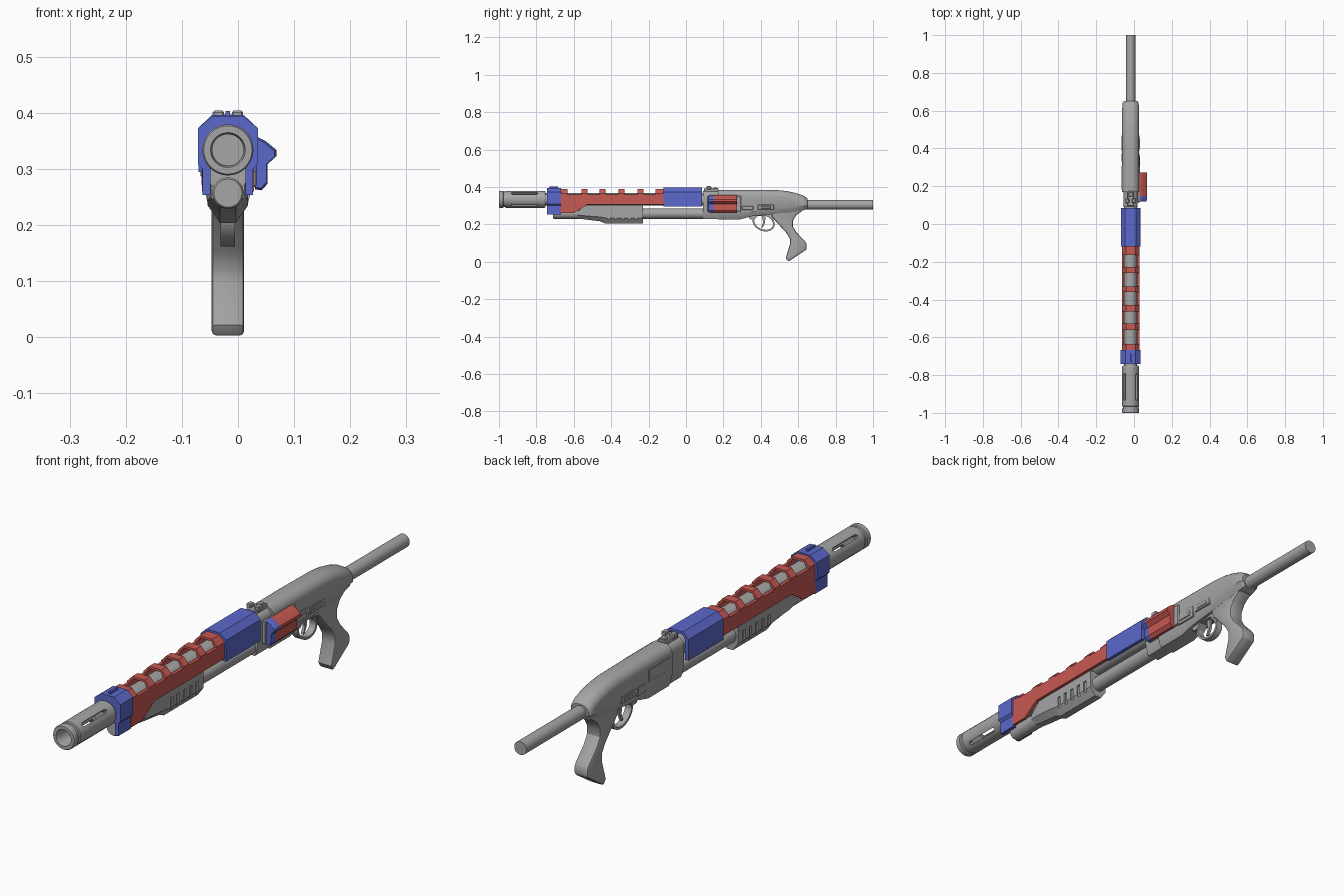
import bpy, bmesh, math
from mathutils import Vector, Matrix

if "Cube" in bpy.data.objects:
    bpy.data.objects.remove(bpy.data.objects["Cube"])

CX = -0.018      # gun centre line
AZ = 0.334       # barrel axis height


def material(name, rgb):
    m = bpy.data.materials.new(name)
    m.diffuse_color = (*rgb, 1)
    m.use_nodes = True
    m.node_tree.nodes["Principled BSDF"].inputs["Base Color"].default_value = m.diffuse_color
    return m


GREY = material("grey", (0.38, 0.38, 0.38))
RED = material("red", (0.58, 0.10, 0.085))
BLUE = material("blue", (0.105, 0.14, 0.60))


def finish(bm, name, mat, bevel=0, segs=2):
    bmesh.ops.recalc_face_normals(bm, faces=bm.faces[:])
    if bevel:
        edges = [e for e in bm.edges if len(e.link_faces) == 2 and e.calc_face_angle(0) > math.radians(50)]
        bmesh.ops.bevel(bm, geom=edges, offset=bevel, segments=segs, profile=0.5, affect='EDGES', clamp_overlap=True)
    me = bpy.data.meshes.new(name)
    bm.to_mesh(me)
    bm.free()
    me.materials.append(mat)
    ob = bpy.data.objects.new(name, me)
    bpy.context.collection.objects.link(ob)
    return ob


def skin(bm, rings, close=False):
    """Join rings of points; cap the ends, or close them into a loop."""
    vs = [[bm.verts.new(p) for p in r] for r in rings]
    n = len(vs[0])
    for a, b in list(zip(vs, vs[1:])) + ([(vs[-1], vs[0])] if close else []):
        for i in range(n):
            bm.faces.new((a[i], a[(i + 1) % n], b[(i + 1) % n], b[i]))
    if not close:
        bm.faces.new(vs[0])
        bm.faces.new(vs[-1])


def loft(name, sections, mat, bevel=0):
    """Sections are (y, [(x from centre, z)])."""
    bm = bmesh.new()
    skin(bm, [[(CX + x, y, z) for x, z in pts] for y, pts in sections])
    return finish(bm, name, mat, bevel)


def side_prism(name, pts, x0, x1, mat, bevel=0, segs=2):
    """Side profile (y, z) extruded across x."""
    bm = bmesh.new()
    skin(bm, [[(CX + x, y, z) for y, z in pts] for x in (x0, x1)])
    return finish(bm, name, mat, bevel, segs)


def boxes(name, specs, mat, bevel=0):
    """Specs are (x0, x1, y0, y1, z0, z1) with x from the centre line."""
    bm = bmesh.new()
    for x0, x1, y0, y1, z0, z1 in specs:
        skin(bm, [[(CX + x, y0, z0), (CX + x, y1, z0), (CX + x, y1, z1), (CX + x, y0, z1)] for x in (x0, x1)])
    return finish(bm, name, mat, bevel, 1)


def lathe(name, prof, z, mat, close=False, n=32):
    """Profile of (y, radius) spun about the y direction at height z."""
    bm = bmesh.new()
    skin(bm, [[(CX + r * math.cos(2 * math.pi * i / n), y, z + r * math.sin(2 * math.pi * i / n))
               for i in range(n)] for y, r in prof], close)
    return finish(bm, name, mat)


def cut(ob, cutter):
    mod = ob.modifiers.new("cut", 'BOOLEAN')
    mod.operation, mod.solver, mod.object = 'DIFFERENCE', 'EXACT', cutter
    bpy.context.view_layer.update()
    me = bpy.data.meshes.new_from_object(ob.evaluated_get(bpy.context.evaluated_depsgraph_get()))
    ob.modifiers.clear()
    ob.data = me
    bpy.data.objects.remove(cutter)


def mirror(pts):
    return pts + [(-x, z) for x, z in reversed(pts)]


# barrel, magazine tube and rear rod
lathe("barrel", [(-0.78, 0.034), (0.12, 0.034)], AZ, GREY)
lathe("magazine_tube", [(-0.71, 0.025), (-0.705, 0.028), (0.12, 0.028)], 0.257, GREY)
lathe("stock_rod", [(0.6, 0.025), (1.0, 0.025)], 0.305, GREY)

# muzzle brake with four slots
muzzle = lathe("muzzle_brake", [(-1.0, 0.031), (-1.0, 0.043), (-0.996, 0.0455), (-0.978, 0.0455), (-0.976, 0.041),
                                (-0.966, 0.041), (-0.964, 0.0455), (-0.757, 0.0455), (-0.75, 0.041),
                                (-0.75, 0.028), (-0.985, 0.028)], AZ, GREY, close=True)
bm = bmesh.new()
for k in range(4):
    a = math.radians(45 + 90 * k)
    rot = Matrix.Translation((CX, 0, AZ)) @ Matrix.Rotation(a, 4, 'Y')
    ring = [(-0.007, -0.93), (0, -0.937), (0.007, -0.93), (0.007, -0.797), (0, -0.79), (-0.007, -0.797)]
    skin(bm, [[rot @ Vector((u, y, h)) for u, y in ring] for h in (0.022, 0.06)])
cut(muzzle, finish(bm, "slot_cutter", GREY))

# front clamp and sight blade
clamp = mirror([(0.027, 0.394), (0.0535, 0.373), (0.0535, 0.309), (0.045, 0.300), (0.045, 0.254),
                (0.031, 0.254), (0.031, 0.300)])
loft("front_clamp", [(-0.742, clamp), (-0.667, clamp)], BLUE)
boxes("front_sight", [(-0.004, 0.004, -0.73, -0.685, 0.39, 0.403)], BLUE)


# arched covers over the barrel
def arch(w, top, bot, t):
    outer = [(w, bot), (w, top - 0.022), (w * 0.55, top)]
    inner = [(-w + t, bot), (-w + t, top - 0.026), (-w * 0.5, top - t * 0.7)]
    return outer + [(-x, z) for x, z in reversed(outer)] + inner + [(-x, z) for x, z in reversed(inner)]


shield = arch(0.0465, 0.388, 0.305, 0.012)
guard = loft("heat_shield", [(-0.67, shield), (-0.12, shield)], RED)
gaps = [(-0.634, -0.56), (-0.527, -0.4625), (-0.43, -0.36), (-0.33, -0.26), (-0.227, -0.163)]
cut(guard, boxes("window_cutter", [(-0.1, 0.1, a, b, 0.361, 0.5) for a, b in gaps], RED))
for s, side in ((1, "right"), (-1, "left")):
    side_prism("shield_skirt_" + side, [(-0.67, 0.306), (-0.67, 0.26), (-0.60, 0.26), (-0.53, 0.306)],
               s * 0.036, s * 0.0465, RED)
rear = arch(0.052, 0.396, 0.295, 0.014)
loft("rear_cover", [(-0.12, rear), (0.085, rear)], BLUE)


# pump handle with grip slots
def pump_ring(w, top, mid, bot, wb):
    return mirror([(w, top), (w, mid), (wb, bot)])


pump = loft("pump_handle", [(-0.58, pump_ring(0.030, 0.270, 0.250, 0.232, 0.014)),
                            (-0.53, pump_ring(0.036, 0.304, 0.245, 0.225, 0.014)),
                            (-0.46, pump_ring(0.036, 0.304, 0.240, 0.217, 0.014)),
                            (-0.43, pump_ring(0.036, 0.304, 0.235, 0.204, 0.014)),
                            (-0.23, pump_ring(0.036, 0.304, 0.235, 0.204, 0.014))], GREY)
cut(pump, boxes("pump_cutter", [(min(s * 0.03, s * 0.06), max(s * 0.03, s * 0.06), y, y + 0.014, 0.215, 0.272)
                                for s in (1, -1) for y in (-0.42, -0.383, -0.346, -0.309, -0.272)], GREY))


# receiver with rounded top
def body_ring(top, bot, w):
    r = min(0.034, w * 0.8)
    arc = [(w - r + r * math.cos(a), top - r + r * math.sin(a)) for a in [math.pi / 12 * i for i in range(6, -1, -1)]]
    return mirror(arc + [(w, bot + (top - bot) * 0.3), (w * 0.8, bot + 0.012), (w * 0.65, bot)])


loft("receiver_front", [(0.09, body_ring(0.378, 0.229, 0.037)), (0.2, body_ring(0.378, 0.229, 0.037))], GREY)
loft("receiver", [(y, body_ring(t, b, w)) for y, t, b, w in
                  [(0.17, 0.385, 0.227, 0.045), (0.29, 0.385, 0.227, 0.045), (0.35, 0.385, 0.243, 0.045),
                   (0.49, 0.383, 0.258, 0.045), (0.54, 0.378, 0.262, 0.045), (0.59, 0.367, 0.268, 0.045),
                   (0.625, 0.355, 0.275, 0.044), (0.642, 0.345, 0.279, 0.042), (0.65, 0.335, 0.286, 0.036)]], GREY)

# receiver side panels, bolt and lower plates
boxes("side_panels", [(-0.047, -0.04, 0.18, 0.31, 0.30, 0.345), (0.04, 0.047, 0.285, 0.375, 0.265, 0.31),
                      (-0.047, -0.04, 0.33, 0.375, 0.27, 0.305), (0.04, 0.047, 0.385, 0.47, 0.278, 0.305),
                      (-0.047, -0.04, 0.385, 0.47, 0.278, 0.305)], GREY, 0.002)
boxes("side_bolts", [(0.04, 0.050, 0.30, 0.36, 0.277, 0.297), (0.04, 0.049, 0.40, 0.455, 0.286, 0.297),
                     (-0.049, -0.04, 0.40, 0.455, 0.286, 0.297)], GREY, 0.002)

# rear sight
boxes("rear_sight", [(-0.018, 0.018, 0.095, 0.175, 0.372, 0.391), (-0.027, -0.007, 0.11, 0.135, 0.386, 0.404),
                     (0.007, 0.027, 0.11, 0.135, 0.386, 0.404), (-0.012, 0.012, 0.145, 0.168, 0.388, 0.397)],
      GREY, 0.003)

# pistol grip
side_prism("pistol_grip", [(0.46, 0.29), (0.46, 0.24), (0.482, 0.214), (0.537, 0.154), (0.556, 0.122), (0.556, 0.095),
                           (0.534, 0.022), (0.546, 0.0), (0.645, 0.066), (0.645, 0.095), (0.636, 0.11),
                           (0.59, 0.158), (0.571, 0.19), (0.572, 0.218), (0.588, 0.248), (0.625, 0.275),
                           (0.62, 0.30)], -0.029, 0.029, GREY, 0.008)

# trigger guard and trigger
bm = bmesh.new()
rings = []
for i in range(24):
    a = 2 * math.pi * i / 24
    c, s = math.cos(a), math.sin(a)
    lean = 0.012 * s
    rings.append([(CX + x, 0.415 + r * c - lean, 0.21 + (r - 0.01) * s)
                  for x, r in ((-0.013, 0.058), (0.013, 0.058), (0.013, 0.049), (-0.013, 0.049))])
skin(bm, rings, close=True)
finish(bm, "trigger_guard", GREY)
side_prism("guard_mount", [(0.33, 0.26), (0.34, 0.228), (0.365, 0.225), (0.385, 0.245), (0.44, 0.245),
                           (0.475, 0.222), (0.50, 0.26)], -0.018, 0.018, GREY)
side_prism("trigger", [(0.405, 0.25), (0.412, 0.21), (0.402, 0.185), (0.41, 0.183), (0.423, 0.21), (0.425, 0.25)],
           -0.005, 0.005, GREY)

# side shell carrier on the right
boxes("carrier_plate", [(0.035, 0.051, 0.115, 0.295, 0.268, 0.352)], GREY, 0.003)
carrier = [(0.048, 0.357), (0.053, 0.357), (0.067, 0.35), (0.0865, 0.334), (0.0865, 0.323), (0.071, 0.309),
           (0.071, 0.274), (0.060, 0.262), (0.048, 0.264)]
loft("carrier_front", [(0.12, [(0.05 + (x - 0.05) * 0.9, 0.308 + (z - 0.308) * 0.92) for x, z in carrier]),
                       (0.128, carrier), (0.148, carrier)], BLUE)
loft("carrier_body", [(0.148, carrier), (0.272, carrier)], RED)

# smooth shading with sharp edges kept
for ob in bpy.context.scene.objects:
    ob.select_set(True)
    bpy.context.view_layer.objects.active = ob
bpy.ops.object.shade_smooth_by_angle(angle=math.radians(30))
